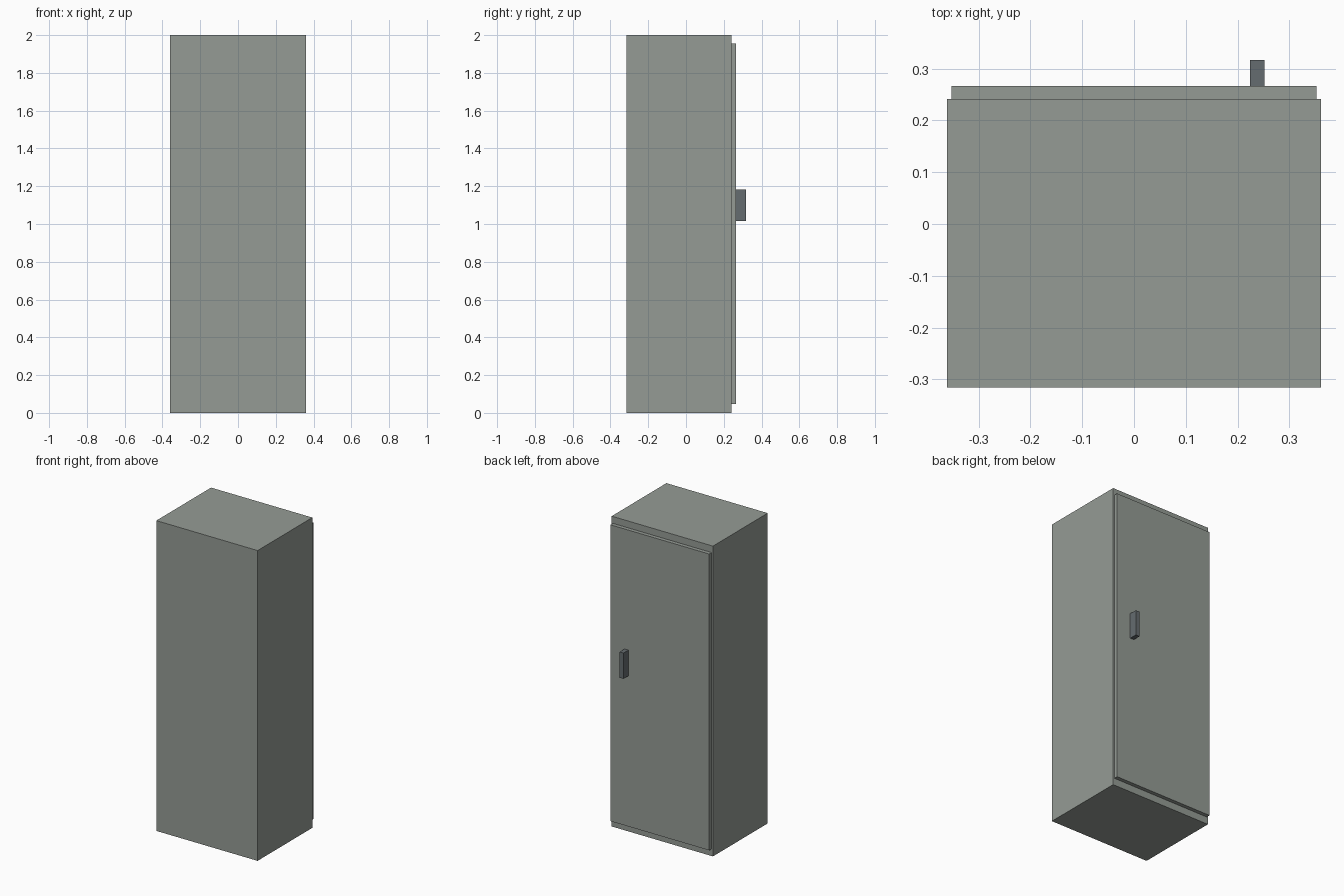
import bpy

if "Cube" in bpy.data.objects:
    bpy.data.objects.remove(bpy.data.objects["Cube"])


def box(name, x, y, z, color=None):
    """Axis-aligned box from (min, max) ranges."""
    ranges = (x, y, z)
    centre = [(a + b) / 2 for a, b in ranges]
    bpy.ops.mesh.primitive_cube_add(size=1, location=centre)
    ob = bpy.context.object
    ob.name = name
    ob.scale = [b - a for a, b in ranges]
    bpy.ops.object.transform_apply(location=False, rotation=False, scale=True)
    if color:
        mat = bpy.data.materials.new(name + "_paint")
        mat.diffuse_color = color
        mat.use_nodes = True
        mat.node_tree.nodes["Principled BSDF"].inputs["Base Color"].default_value = mat.diffuse_color
        ob.data.materials.append(mat)
    return ob


paint = (0.30, 0.33, 0.30, 1)

# Main cabinet housing
box("cabinet_body", (-0.361, 0.361), (-0.316, 0.241), (0, 2), paint)
# Door panel, slightly inset from the cabinet outline
box("door", (-0.352, 0.352), (0.241, 0.266), (0.046, 1.956), paint)
# Vertical handle block
box("door_handle", (0.224, 0.252), (0.266, 0.317), (1.017, 1.183), (0.13, 0.15, 0.16, 1))
